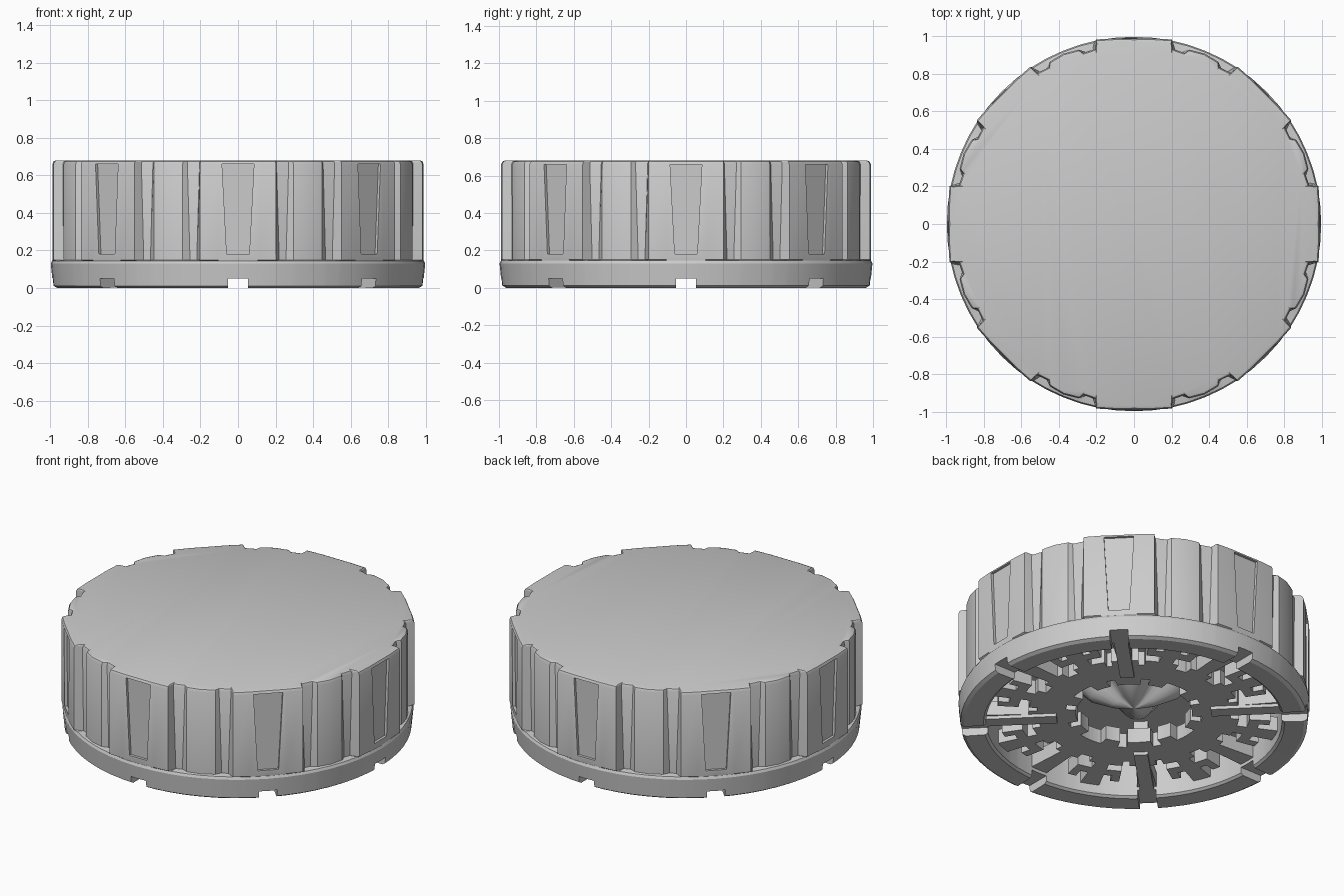
import bpy, bmesh, math
from mathutils import Matrix, Vector

if "Cube" in bpy.data.objects:
    bpy.data.objects.remove(bpy.data.objects["Cube"])

mat = bpy.data.materials.new("plain_grey")
mat.diffuse_color = (0.6, 0.6, 0.6, 1)
mat.use_nodes = True
mat.node_tree.nodes["Principled BSDF"].inputs["Base Color"].default_value = mat.diffuse_color


def make(name, bm, smooth=True):
    bmesh.ops.recalc_face_normals(bm, faces=bm.faces)
    me = bpy.data.meshes.new(name)
    bm.to_mesh(me)
    bm.free()
    ob = bpy.data.objects.new(name, me)
    me.materials.append(mat)
    bpy.context.collection.objects.link(ob)
    if smooth:
        bpy.ops.object.select_all(action='DESELECT')
        ob.select_set(True)
        bpy.context.view_layer.objects.active = ob
        bpy.ops.object.shade_smooth_by_angle(angle=math.radians(30))
    return ob


def polar(r, deg, z):
    a = math.radians(deg)
    return Vector((r * math.cos(a), r * math.sin(a), z))


def fluted(z, taper, scale=1.0):
    """Eightfold grip outline: wide panel, groove, rib, groove."""
    half = [(0, .988), (6, .994), (11.6, 1.003), (12.4 + taper, .955),
            (16.5 - taper, .95), (17.6, .974), (22.5, .982)]
    cell = half + [(45 - a, r) for a, r in reversed(half[1:-1])]
    return [polar(r * scale, a + 45 * k, z) for k in range(8) for a, r in cell]


def circle(r, z):
    return [polar(r, math.degrees(math.atan2(p.y, p.x)), z) for p in fluted(0, 0)]


# body: lower band, fluted grip, closed top and open underside in one loft
rings = [circle(.84, .27), circle(.84, .015), circle(.855, .003), circle(.965, 0),
         circle(.985, .012), circle(.997, .13), circle(.99, .145), fluted(.15, .9),
         fluted(.66, 0), fluted(.675, 0, .993), fluted(.68, 0, .98)]
bm = bmesh.new()
loops = [[bm.verts.new(p) for p in ring] for ring in rings]
n = len(loops[0])
for a, b in zip(loops, loops[1:]):
    for i in range(n):
        j = (i + 1) % n
        bm.faces.new((a[i], a[j], b[j], b[i]))
bm.faces.new(loops[-1])
bm.faces.new(loops[0])
body = make("cap_body", bm, False)

# cutters: rim notches and shallow tapered panels at eight places
bm = bmesh.new()
for k in range(8):
    rot = Matrix.Rotation(math.radians(45 * k), 4, 'Z')
    bmesh.ops.create_cube(bm, size=1, matrix=rot @ Matrix.Translation((.95, 0, 0))
                          @ Matrix.Diagonal((.3, .105, .1, 1)))
    box = bmesh.ops.create_cube(bm, size=1)["verts"]
    for v in box:
        top = v.co.z > 0
        v.co = rot @ Vector((.972 if v.co.x < 0 else 1.1,
                             math.copysign(.085 if top else .06, v.co.y),
                             .66 if top else .18))
cutter = make("notch_cutter", bm, False)
cutter.hide_render = True
cutter.hide_set(True)
mod = body.modifiers.new("notches", 'BOOLEAN')
mod.object = cutter
mod.operation = 'DIFFERENCE'
mod.solver = 'EXACT'
bpy.context.view_layer.objects.active = body
body.select_set(True)
bpy.ops.object.modifier_apply(modifier=mod.name)
bpy.ops.object.shade_smooth_by_angle(angle=math.radians(25))
bpy.data.objects.remove(cutter)

# underside lattice: polar cells, half a quadrant per row, mirrored and repeated
radii = [.33, .39, .47, .55, .60, .66, .72, .78, .85]
rows = ["###..####...", "############", "############", "##.#####..##",
        "#....##....#", "#..######..#", "#..#.##.#..#", "#....##....#"]
bm = bmesh.new()
step = 90 / 24
for q in range(4):
    for row, r0, r1 in zip(rows, radii, radii[1:]):
        for i, c in enumerate(row + row[::-1]):
            if c == "#":
                a = 45 + 90 * q + i * step
                bm.faces.new([bm.verts.new(polar(r, t, .07)) for r, t in
                              ((r0, a), (r0, a + step), (r1, a + step), (r1, a))])
bmesh.ops.remove_doubles(bm, verts=bm.verts, dist=.001)
ext = bmesh.ops.extrude_face_region(bm, geom=bm.faces[:], use_keep_orig=True)
for v in ext["geom"]:
    if isinstance(v, bmesh.types.BMVert):
        v.co.z = .16
make("underside_lattice", bm, False)

# diagonal spokes joining hub ring and rim
bm = bmesh.new()
for k in range(4):
    rot = Matrix.Rotation(math.radians(45 + 90 * k), 4, 'Z')
    bmesh.ops.create_cube(bm, size=1, matrix=rot @ Matrix.Translation((.65, 0, .16))
                          @ Matrix.Diagonal((.42, .08, .22, 1)))
make("underside_spokes", bm, False)

# ridged hub in the centre hole
bm = bmesh.new()
prev = None
for s, z in ((.04, .1), (.35, .12), (.7, .17), (1, .275)):
    ring = [bm.verts.new(polar(s * (.3 + .06 * math.cos(math.radians(4 * (t - 45)))), t,
                               z + .03 * s * (1 - math.cos(math.radians(4 * (t - 45)))) * (s < 1)))
            for t in range(0, 360, 9)]
    if prev:
        for i in range(40):
            j = (i + 1) % 40
            bm.faces.new((prev[i], prev[j], ring[j], ring[i]))
    else:
        bm.faces.new(ring)
    prev = ring
make("underside_hub", bm)
